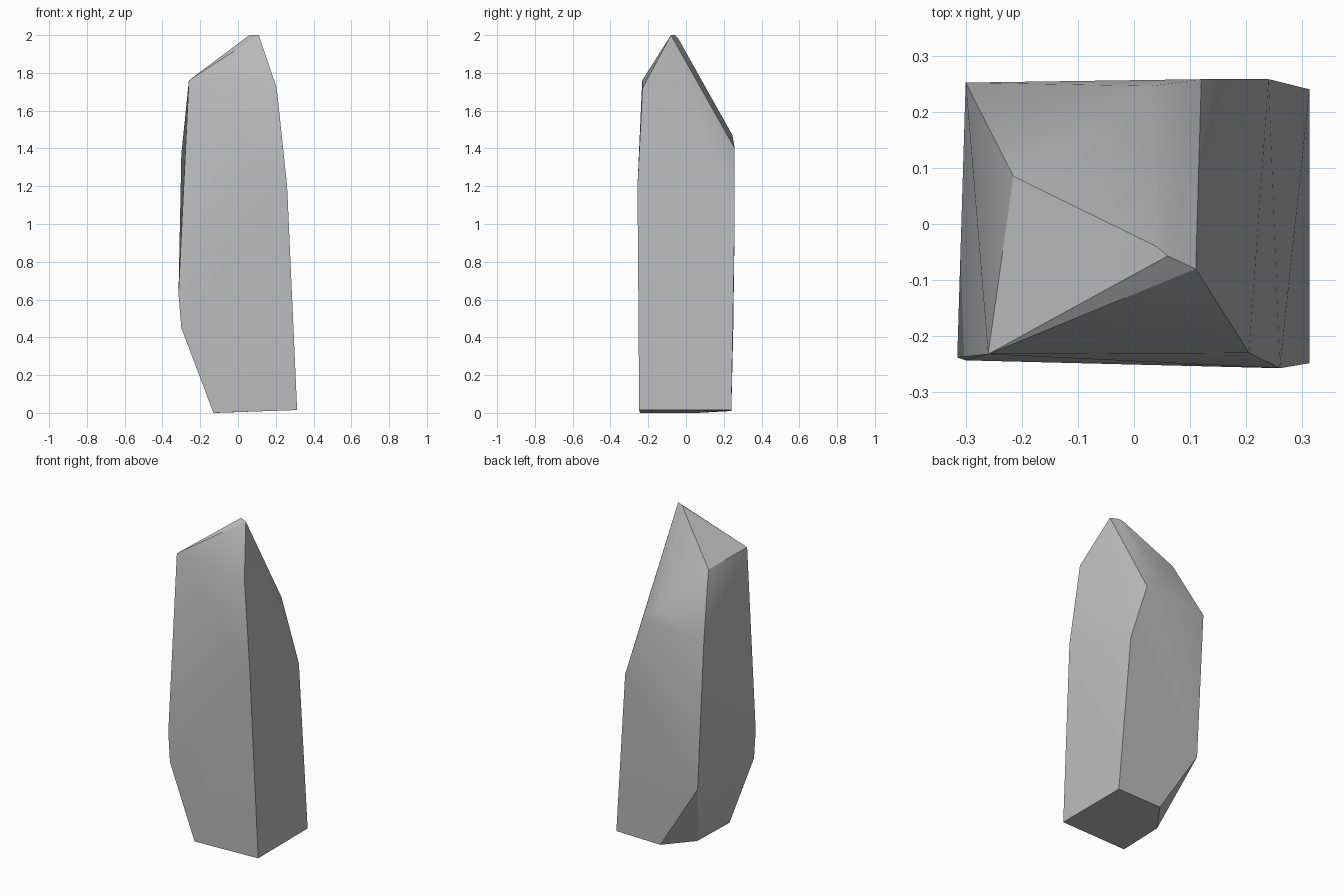
import bpy
import bmesh
import math

cube = bpy.data.objects.get("Cube")
if cube:
    bpy.data.objects.remove(cube, do_unlink=True)

# Stone colour
stone = bpy.data.materials.new("grey_stone")
stone.use_nodes = True
grey = (0.5, 0.5, 0.5, 1)
stone.diffuse_color = grey
stone.node_tree.nodes["Principled BSDF"].inputs["Base Color"].default_value = grey

# Corners of the standing stone, from foot to peak
foot = [(-.13, -.243, 0), (.313, -.248, .015), (.313, .24, .015),
        (.01, .24, .01), (-.12, .06, 0)]
lower = [(-.30, -.243, .45), (-.315, -.238, .63), (-.255, .25, .43)]
shoulder = [(.26, -.257, 1.2), (.24, .258, 1.02), (.12, .258, 1.4),
            (.03, .246, 1.47), (-.30, .252, 1.37)]
crown = [(.205, -.23, 1.72), (-.26, -.232, 1.76), (-.215, .085, 1.73),
         (.04, -.04, 1.98), (.06, -.057, 2), (.11, -.08, 2)]

# Wrap the corners in a faceted hull
bm = bmesh.new()
for co in foot + lower + shoulder + crown:
    bm.verts.new(co)
bmesh.ops.convex_hull(bm, input=bm.verts)
bmesh.ops.recalc_face_normals(bm, faces=bm.faces)
mesh = bpy.data.meshes.new("standing_stone")
bm.to_mesh(mesh)
bm.free()
mesh.materials.append(stone)

rock = bpy.data.objects.new("standing_stone", mesh)
bpy.context.collection.objects.link(rock)
bpy.ops.object.select_all(action="DESELECT")
rock.select_set(True)
bpy.context.view_layer.objects.active = rock
bpy.ops.object.shade_smooth_by_angle(angle=math.radians(30))
